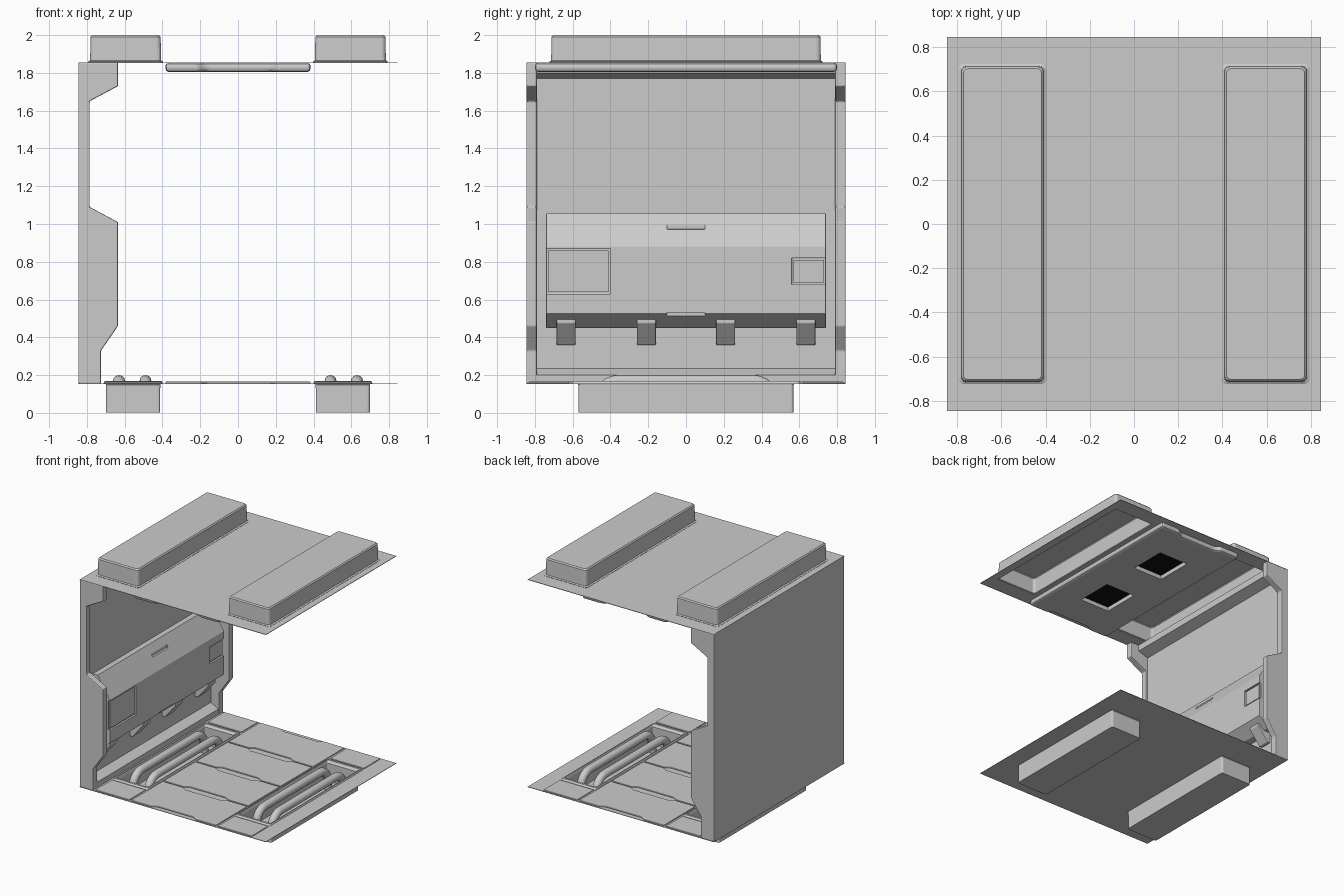
import bpy, bmesh, math
from mathutils import Vector

if "Cube" in bpy.data.objects:
    bpy.data.objects.remove(bpy.data.objects["Cube"])


def finish(name, bm, bevel=0.0, solid=0.0):
    bmesh.ops.recalc_face_normals(bm, faces=bm.faces)
    me = bpy.data.meshes.new(name)
    bm.to_mesh(me)
    bm.free()
    ob = bpy.data.objects.new(name, me)
    bpy.context.collection.objects.link(ob)
    if solid:
        m = ob.modifiers.new("solid", 'SOLIDIFY')
        m.thickness, m.offset = solid, 0
    if bevel:
        m = ob.modifiers.new("bevel", 'BEVEL')
        m.width, m.segments, m.limit_method = bevel, 2, 'ANGLE'
    return ob


def prism(name, pts, axis, a, b, bevel=0.0):
    """Extrude an outline along y (points are x,z) or z (points are x,y)."""
    bm = bmesh.new()
    place = (lambda p, t: (p[0], t, p[1])) if axis == 'y' else (lambda p, t: (p[0], p[1], t))
    lo, hi = ([bm.verts.new(place(p, t)) for p in pts] for t in (a, b))
    bm.faces.new(lo)
    bm.faces.new(hi)
    n = len(pts)
    for i in range(n):
        j = (i + 1) % n
        bm.faces.new((lo[i], lo[j], hi[j], hi[i]))
    return finish(name, bm, bevel)


def box(name, x0, x1, y0, y1, z0, z1, bevel=0.0):
    return prism(name, [(x0, y0), (x1, y0), (x1, y1), (x0, y1)], 'z', z0, z1, bevel)


def rounded(cx, hx, hy, r):
    """Rounded rectangle outline."""
    out = []
    for k, (sx, sy) in enumerate(((1, 1), (-1, 1), (-1, -1), (1, -1))):
        for i in range(4):
            t = math.radians(90 * k + 30 * i)
            out.append((cx + sx * (hx - r) + r * math.cos(t), sy * (hy - r) + r * math.sin(t)))
    return out


def trough(name, cx, rings, r):
    """Open tray lofted through (half x, half y, z) rings, closed at the last."""
    bm = bmesh.new()
    loops = [[bm.verts.new((x, y, z)) for x, y in rounded(cx, hx, hy, r)] for hx, hy, z in rings]
    for a, b in zip(loops, loops[1:]):
        for i in range(len(a)):
            j = (i + 1) % len(a)
            bm.faces.new((a[i], a[j], b[j], b[i]))
    bm.faces.new(loops[-1])
    return finish(name, bm, solid=0.005)


def sheet(name, cx, hx, hy, z):
    """Square plate with two rectangular openings mirrored in x."""
    E = 0.845
    xs = [-E, -cx - hx, -cx + hx, cx - hx, cx + hx, E]
    ys = [-E, -hy, hy, E]
    bm = bmesh.new()
    v = [[bm.verts.new((x, y, z)) for y in ys] for x in xs]
    for i in range(5):
        for j in range(3):
            if not (i in (1, 3) and j == 1):
                bm.faces.new((v[i][j], v[i + 1][j], v[i + 1][j + 1], v[i][j + 1]))
    return finish(name, bm, solid=0.004)


def notched(hx, y0, y1, d, w):
    """Panel outline with a shallow notch in the middle of both y edges."""
    c = 0.04
    return [(-hx, y0), (-w - c, y0), (-w, y0 + d), (w, y0 + d), (w + c, y0), (hx, y0),
            (hx, y1), (w + c, y1), (w, y1 - d), (-w, y1 - d), (-w - c, y1), (-hx, y1)]


def cut(ob, cutters):
    bpy.context.view_layer.objects.active = ob
    for c in cutters:
        c.hide_render = True
        m = ob.modifiers.new("cut", 'BOOLEAN')
        m.operation, m.object, m.solver = 'DIFFERENCE', c, 'EXACT'
        bpy.ops.object.modifier_apply(modifier=m.name)
        bpy.data.objects.remove(c)


# floor and ceiling plates
sheet("floor_plate", 0.555, 0.143, 0.57, 0.154)
sheet("ceiling_plate", 0.595, 0.185, 0.71, 1.854)

for s, side in ((-1, "left"), (1, "right")):
    # floor channel with raised lip
    trough("floor_channel_" + side, s * 0.555,
           [(0.155, 0.605, 0.154), (0.15, 0.595, 0.166), (0.146, 0.58, 0.166),
            (0.141, 0.567, 0.148), (0.141, 0.567, 0.003)], 0.012)
    # ceiling light channel
    trough("ceiling_channel_" + side, s * 0.595,
           [(0.198, 0.722, 1.857), (0.186, 0.712, 1.864), (0.183, 0.709, 1.99), (0.176, 0.702, 1.998)], 0.02)
    # pipes bending down into the channel
    for k, px in enumerate((0.49, 0.63)):
        half = [(0.46 - 0.1 + 0.1 * math.sin(math.radians(t)), 0.068 + 0.1 * math.cos(math.radians(t)))
                for t in range(0, 91, 15)] + [(0.46, 0.005)]
        path = [(-y, z) for y, z in reversed(half)] + half
        cu = bpy.data.curves.new("pipe", 'CURVE')
        cu.dimensions, cu.bevel_depth, cu.bevel_resolution = '3D', 0.032, 4
        sp = cu.splines.new('POLY')
        sp.points.add(len(path) - 1)
        for p, (y, z) in zip(sp.points, path):
            p.co = (s * px, y, z, 1)
        sp.use_smooth = True
        bpy.context.collection.objects.link(bpy.data.objects.new(f"pipe_{side}_{k}", cu))
    # tiles at both ends of the channel
    for e in (-1, 1):
        x0, x1 = sorted((s * 0.402, s * 0.71))
        y0, y1 = sorted((e * 0.62, e * 0.835))
        box(f"end_tile_{side}_{'front' if e < 0 else 'back'}", x0, x1, y0, y1, 0.154, 0.165, 0.006)

# centre floor tiles
for i in range(4):
    y0 = -0.84 + 0.42 * i
    prism(f"floor_tile_{i}", notched(0.385, y0 + 0.006, y0 + 0.414, 0.025, 0.16), 'z', 0.153, 0.166, 0.006)

# lowered ceiling panel with two dark square recesses
panel = prism("ceiling_panel", notched(0.385, -0.8, 0.8, 0.03, 0.17), 'z', 1.805, 1.853)
bev = panel.modifiers.new("bevel", 'BEVEL')
bev.width, bev.segments, bev.limit_method = 0.018, 2, 'ANGLE'
bpy.context.view_layer.objects.active = panel
bpy.ops.object.modifier_apply(modifier="bevel")
cut(panel, [box("cutter", -0.135, 0.135, y - 0.155, y + 0.155, 1.78, 1.846) for y in (-0.32, 0.32)])
black = bpy.data.materials.new("black")
black.diffuse_color = (0.005, 0.005, 0.005, 1)
black.use_nodes = True
black.node_tree.nodes["Principled BSDF"].inputs["Base Color"].default_value = black.diffuse_color
for k, y in enumerate((-0.32, 0.32)):
    vent = box(f"ceiling_vent_{k}", -0.134, 0.134, y - 0.154, y + 0.154, 1.838, 1.85)
    vent.data.materials.append(black)

# left wall body with skirting and top ledge
prism("wall", [(-0.845, 0.155), (-0.73, 0.155), (-0.73, 0.2), (-0.8, 0.235), (-0.8, 1.77),
               (-0.71, 1.8), (-0.71, 1.855), (-0.845, 1.855)], 'y', -0.82, 0.82)
# shaped end ribs
rib = [(-0.845, 0.155), (-0.725, 0.155), (-0.725, 0.33), (-0.635, 0.46), (-0.635, 1.01), (-0.785, 1.09),
       (-0.785, 1.65), (-0.635, 1.73), (-0.635, 1.855), (-0.845, 1.855)]
prism("wall_rib_front", rib, 'y', -0.845, -0.79, 0.006)
prism("wall_rib_back", rib, 'y', 0.79, 0.845, 0.006)

# wall cabinet with cut-in hatches and slots
cab = prism("wall_cabinet", [(-0.81, 1.055), (-0.755, 1.055), (-0.645, 0.88), (-0.645, 0.525),
                             (-0.74, 0.45), (-0.81, 0.45)], 'y', -0.74, 0.74)
cut(cab, [box("cutter", -0.66, -0.5, -0.76, -0.4, 0.63, 0.87),
          box("cutter", -0.66, -0.5, 0.56, 0.76, 0.68, 0.82),
          box("cutter", -0.72, -0.5, -0.1, 0.1, 0.972, 0.995),
          box("cutter", -0.66, -0.5, -0.1, 0.1, 0.51, 0.532)])
box("hatch_panel_large", -0.67, -0.652, -0.73, -0.41, 0.64, 0.86)
box("hatch_panel_small", -0.67, -0.652, 0.57, 0.73, 0.69, 0.81)
bv = cab.modifiers.new("bevel", 'BEVEL')
bv.width, bv.segments, bv.limit_method = 0.006, 2, 'ANGLE'
# support brackets under the cabinet
for k, y in enumerate((-0.635, -0.21, 0.21, 0.635)):
    prism(f"bracket_{k}", [(-0.81, 0.36), (-0.775, 0.36), (-0.68, 0.475), (-0.68, 0.495), (-0.81, 0.495)],
          'y', y - 0.05, y + 0.05, 0.004)
